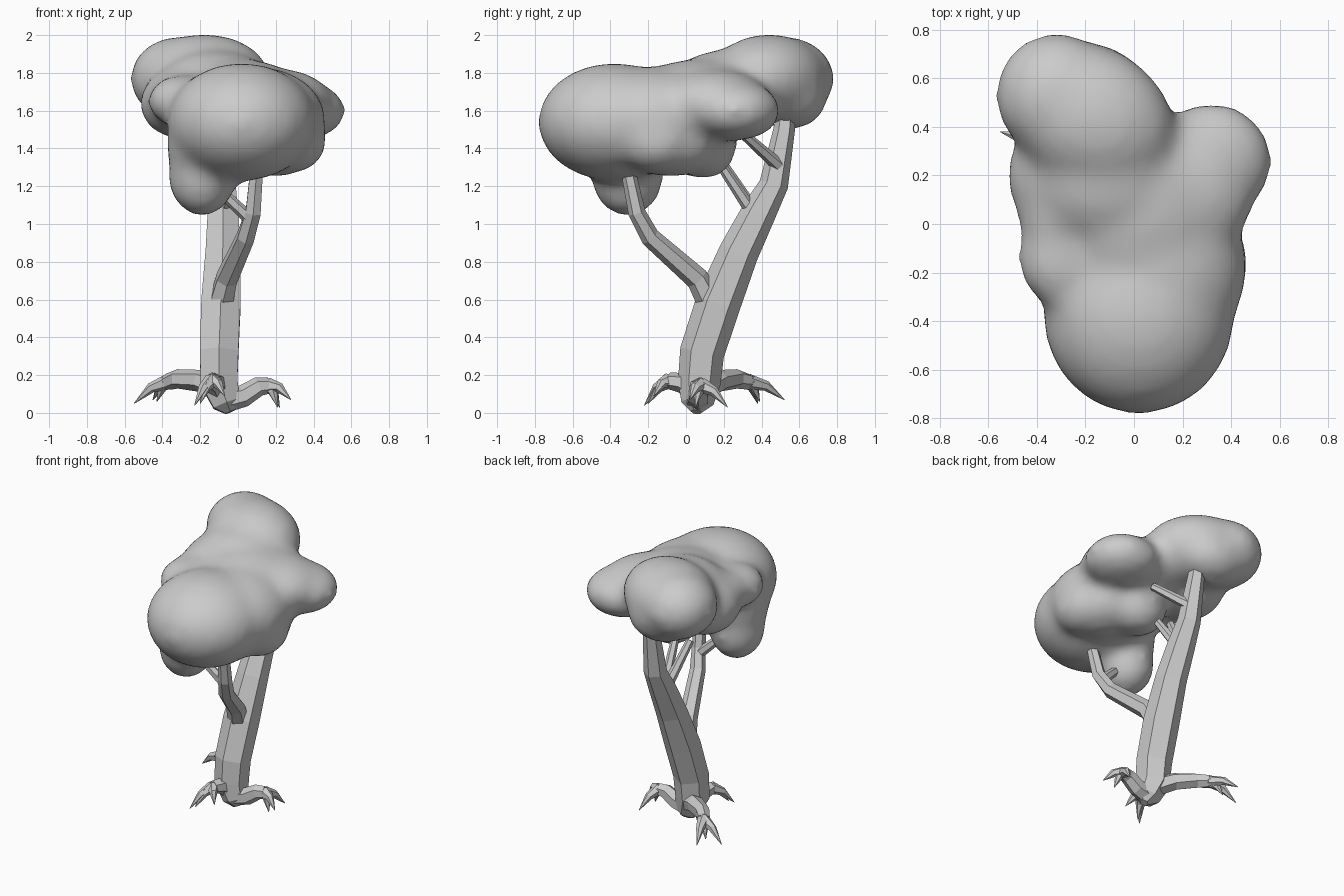
import bpy, bmesh, math
from mathutils import Vector, Matrix, Euler

grey = bpy.data.materials.new("plain grey")
grey.diffuse_color = (0.6, 0.6, 0.6, 1)


def add_object(name, bm):
    me = bpy.data.meshes.new(name)
    bmesh.ops.recalc_face_normals(bm, faces=bm.faces)
    bm.to_mesh(me)
    bm.free()
    me.materials.append(grey)
    ob = bpy.data.objects.new(name, me)
    bpy.context.collection.objects.link(ob)
    return ob


def tube(bm, pts, radii, sides=6):
    """Faceted tapering limb through the points."""
    pts = [Vector(p) for p in pts]
    d = (pts[-1] - pts[0]).normalized()
    ref = Vector((0, 1, 0)) if abs(d.x) > 0.6 else Vector((1, 0, 0))
    rings = []
    for i, (p, r) in enumerate(zip(pts, radii)):
        t = (pts[min(i + 1, len(pts) - 1)] - pts[max(i - 1, 0)]).normalized()
        v = t.cross(ref).normalized()
        u = v.cross(t)
        ang = [math.pi / 6 + 2 * math.pi * k / sides for k in range(sides)]
        rings.append([bm.verts.new(p + r * (math.cos(a) * u + math.sin(a) * v)) for a in ang])
    for a, b in zip(rings, rings[1:]):
        for k in range(sides):
            j = (k + 1) % sides
            bm.faces.new((a[k], a[j], b[j], b[k]))
    bm.faces.new(rings[0][::-1])
    bm.faces.new(rings[-1])


# Trunk, leaning back
bm = bmesh.new()
tube(bm, [(-0.04, 0.055, 0.005), (-0.06, 0.06, 0.05), (-0.10, 0.07, 0.16), (-0.10, 0.085, 0.32), (-0.09, 0.17, 0.58),
          (-0.08, 0.28, 0.85), (-0.08, 0.385, 1.06), (-0.08, 0.465, 1.21),
          (-0.09, 0.52, 1.50), (-0.10, 0.53, 1.62)],
     [0.03, 0.085, 0.113, 0.118, 0.12, 0.105, 0.092, 0.077, 0.057, 0.05])
add_object("trunk", bm)

# Large front branch
bm = bmesh.new()
tube(bm, [(-0.09, 0.13, 0.58), (-0.06, 0.06, 0.71), (0.04, -0.19, 0.93),
          (0.08, -0.26, 1.06), (0.10, -0.31, 1.30)],
     [0.07, 0.062, 0.052, 0.046, 0.038])
add_object("front_branch", bm)

# Thin side twigs
for i, (a, b) in enumerate([((0.07, -0.24, 1.02), (-0.12, -0.28, 1.20)),
                            ((-0.08, 0.36, 1.05), (-0.04, 0.18, 1.32)),
                            ((-0.05, 0.49, 1.31), (0.10, 0.31, 1.47)),
                            ((-0.10, 0.37, 1.05), (-0.16, 0.18, 1.34))]):
    bm = bmesh.new()
    tube(bm, [a, b], [0.036, 0.026])
    add_object(f"twig_{i + 1}", bm)

# Arched roots, each ending in forked claws
roots = {
    "back_left_root": ([(-0.10, 0.10, 0.13), (-0.20, 0.18, 0.17), (-0.32, 0.27, 0.18), (-0.37, 0.33, 0.165)],
                       [(-0.55, 0.38, 0.05), (-0.45, 0.52, 0.07), (-0.43, 0.39, 0.06)]),
    "front_root": ([(-0.10, 0.06, 0.11), (-0.12, -0.02, 0.16), (-0.14, -0.09, 0.17)],
                   [(-0.23, -0.22, 0.04), (-0.07, -0.17, 0.09), (-0.20, -0.20, 0.05)]),
    "right_root": ([(-0.06, 0.06, 0.07), (0.03, 0.065, 0.09), (0.11, 0.07, 0.14), (0.16, 0.08, 0.145)],
                   [(0.28, 0.02, 0.07), (0.22, 0.22, 0.03), (0.21, 0.05, 0.03)]),
}
for name, (path, tips) in roots.items():
    bm = bmesh.new()
    n = len(path)
    tube(bm, path, [0.066 - 0.022 * i / (n - 1) for i in range(n)])
    for tip in tips:
        s, e = Vector(path[-1]), Vector(tip)
        mid = (s + e) / 2 + Vector((0, 0, 0.025))
        tube(bm, [s, mid, e], [0.042, 0.027, 0.002])
    add_object(name, bm)

# Canopy: overlapping lobes (centre, radii, turn about z) melted together
lobes = [
    ((0.02, -0.38, 1.54), (0.39, 0.40, 0.31), 0),       # big front lobe
    ((0.10, -0.18, 1.55), (0.36, 0.40, 0.28), 0),
    ((-0.19, -0.31, 1.25), (0.18, 0.19, 0.21), 0),      # hanging lobe
    ((-0.19, -0.33, 1.42), (0.19, 0.22, 0.22), 0),
    ((-0.18, 0.44, 1.77), (0.36, 0.29, 0.235), -28),    # high back lobe
    ((-0.32, 0.53, 1.77), (0.25, 0.255, 0.22), 0),
    ((-0.20, 0.55, 1.68), (0.24, 0.20, 0.18), 0),
    ((0.32, 0.26, 1.60), (0.25, 0.24, 0.16), 0),        # right lobe
    ((0.22, 0.15, 1.64), (0.28, 0.30, 0.18), 0),
    ((0.29, -0.16, 1.44), (0.18, 0.21, 0.17), 0),       # low right lobe
    ((0.20, -0.08, 1.44), (0.22, 0.26, 0.19), 0),
    ((0.05, 0.09, 1.42), (0.20, 0.18, 0.185), 0),       # low middle lobe
    ((-0.30, 0.20, 1.64), (0.22, 0.26, 0.19), 0),       # left lobe
    ((-0.29, -0.14, 1.65), (0.19, 0.21, 0.14), 0),
    ((-0.30, 0.05, 1.66), (0.18, 0.22, 0.15), 0),
    ((0.02, 0.08, 1.67), (0.33, 0.40, 0.20), 0),        # middle filling
    ((-0.12, 0.20, 1.72), (0.30, 0.28, 0.20), 0),
]
bm = bmesh.new()
for c, r, turn in lobes:
    m = (Matrix.Translation(c) @ Euler((0, 0, math.radians(turn))).to_matrix().to_4x4()
         @ Matrix.Diagonal((*[v * 1.012 for v in r], 1)))
    bmesh.ops.create_icosphere(bm, subdivisions=4, radius=1, matrix=m)
canopy = add_object("canopy", bm)
rm = canopy.modifiers.new("melt", "REMESH")
rm.mode = "VOXEL"
rm.voxel_size = 0.03
rm.use_smooth_shade = True
sm = canopy.modifiers.new("soften", "SMOOTH")
sm.factor = 0.5
sm.iterations = 24
